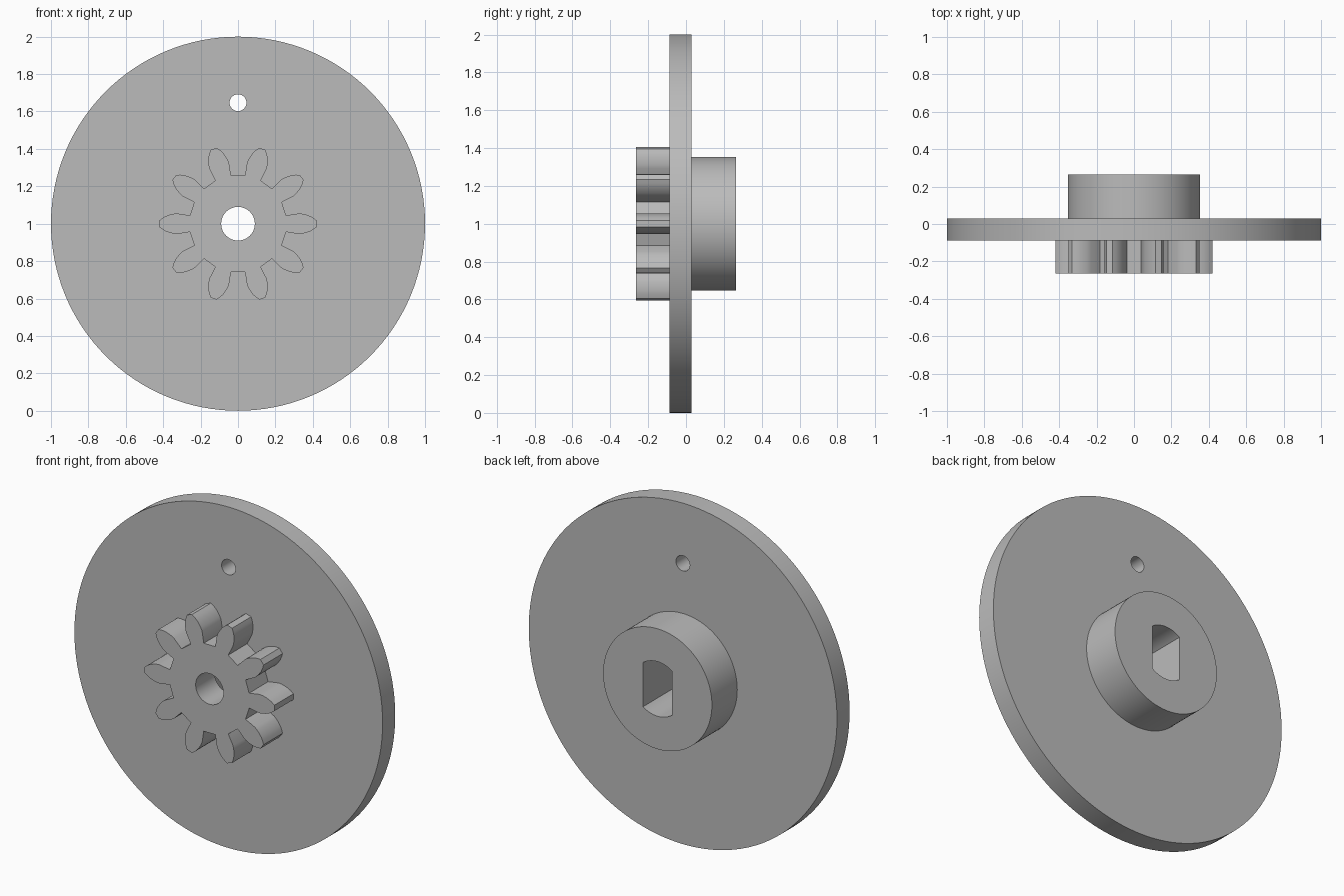
import bpy, bmesh
from math import sin, cos, pi, asin, radians
from mathutils import Vector

if "Cube" in bpy.data.objects:
    bpy.data.objects.remove(bpy.data.objects["Cube"])

grey = bpy.data.materials.new("plain_grey")
grey.use_nodes = True
colour = (0.5, 0.5, 0.5, 1)
grey.diffuse_color = colour
grey.node_tree.nodes["Principled BSDF"].inputs["Base Color"].default_value = colour

AXIS_Z = 1.0
FRONT, DISC_FRONT, DISC_BACK, BACK = -0.264, -0.088, 0.029, 0.264


def circle(r, n, z=0.0):
    return [(r * cos(2 * pi * i / n), z + r * sin(2 * pi * i / n)) for i in range(n)]


def double_flat(r, half_width, n=20):
    """Round hole with a flat on the left and right."""
    a = asin(half_width / r)
    top = [(r * sin(a - 2 * a * i / n), r * cos(a - 2 * a * i / n)) for i in range(n + 1)]
    return top + [(-x, -z) for x, z in top]


def gear_outline(teeth=10):
    """Half a tooth as (distance from axis, half width), mirrored and repeated."""
    flank = [(0.257, 0.044), (0.325, 0.055), (0.345, 0.053), (0.365, 0.048),
             (0.385, 0.041), (0.403, 0.031), (0.421, 0.017)]
    tooth = [(a, -w) for a, w in flank] + list(reversed(flank))
    pts = []
    for k in range(teeth):
        c, s = cos(2 * pi * k / teeth), sin(2 * pi * k / teeth)
        pts += [(a * c - w * s, a * s + w * c) for a, w in tooth]
    return pts


def extruded(name, loops, y0, y1, caps=(True, True)):
    """Extrude an outline (first loop) with holes (other loops) along y."""
    bm = bmesh.new()
    cap_edges = [[], []]
    for loop in loops:
        rings = [[bm.verts.new((x, y, AXIS_Z + z)) for x, z in loop] for y in (y0, y1)]
        n = len(loop)
        for i in range(n):
            j = (i + 1) % n
            bm.faces.new((rings[0][i], rings[0][j], rings[1][j], rings[1][i]))
            for side in (0, 1):
                cap_edges[side].append(bm.edges.get((rings[side][i], rings[side][j])))
    for side in (0, 1):
        if caps[side]:
            bmesh.ops.triangle_fill(bm, edges=cap_edges[side], use_beauty=True,
                                    normal=Vector((0, 2 * side - 1, 0)))
    bmesh.ops.recalc_face_normals(bm, faces=bm.faces)
    mesh = bpy.data.meshes.new(name)
    bm.to_mesh(mesh)
    bm.free()
    mesh.materials.append(grey)
    obj = bpy.data.objects.new(name, mesh)
    bpy.context.collection.objects.link(obj)
    bpy.ops.object.select_all(action="DESELECT")
    obj.select_set(True)
    bpy.context.view_layer.objects.active = obj
    bpy.ops.object.shade_smooth_by_angle(angle=radians(30))
    return obj


# Shaft slot shared by the disc and the hub
slot = double_flat(0.16, 0.094)

# Large disc with a small locating hole above the axis
extruded("disc", [circle(1.0, 128), slot, circle(0.045, 32, 0.647)], DISC_FRONT, DISC_BACK)

# Pinion on the front with a round bore
extruded("pinion_gear", [gear_outline(), circle(0.09, 48)], FRONT, DISC_FRONT)

# Hub on the back, open where it meets the disc
extruded("hub", [circle(0.353, 96), slot], DISC_BACK, BACK, caps=(False, True))
